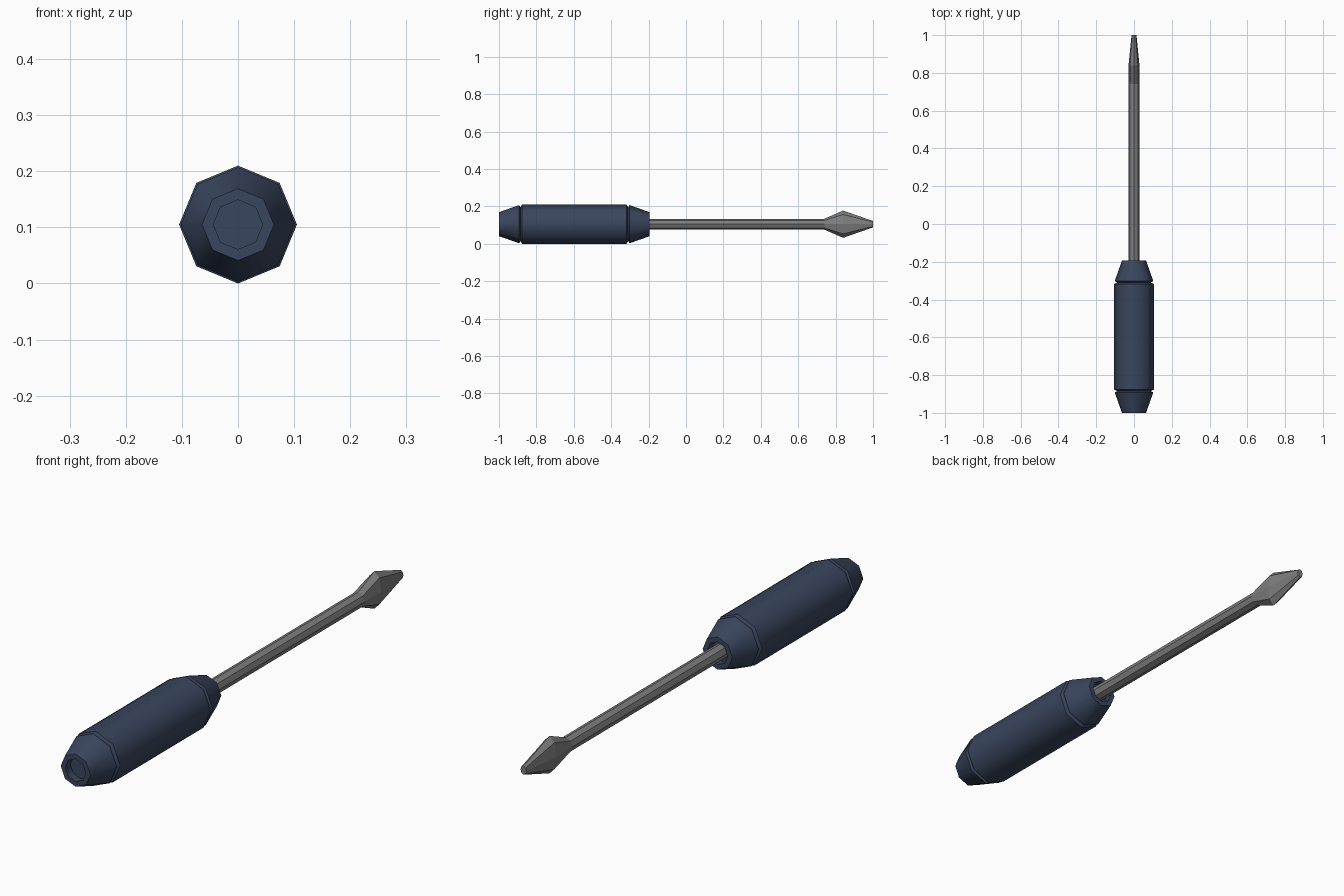
import bpy, bmesh, math

if "Cube" in bpy.data.objects:
    bpy.data.objects.remove(bpy.data.objects["Cube"])

SIDES = 8
AXIS_Z = 0.105


def material(name, rgb):
    m = bpy.data.materials.new(name)
    m.diffuse_color = (*rgb, 1)
    m.use_nodes = True
    m.node_tree.nodes["Principled BSDF"].inputs["Base Color"].default_value = m.diffuse_color
    return m


def loft(name, sections, mat):
    """Skin octagonal sections (y, half width x, half height z) and cap both ends."""
    bm = bmesh.new()
    rings = []
    for y, rx, rz in sections:
        rings.append([bm.verts.new((rx * math.cos(a), y, AXIS_Z + rz * math.sin(a)))
                      for a in (2 * math.pi * i / SIDES for i in range(SIDES))])
    for a, b in zip(rings, rings[1:]):
        for i in range(SIDES):
            j = (i + 1) % SIDES
            bm.faces.new((a[i], a[j], b[j], b[i]))
    bm.faces.new(rings[0])
    bm.faces.new(rings[-1])
    bmesh.ops.recalc_face_normals(bm, faces=bm.faces)
    mesh = bpy.data.meshes.new(name)
    bm.to_mesh(mesh)
    bm.free()
    mesh.materials.append(mat)
    obj = bpy.data.objects.new(name, mesh)
    bpy.context.collection.objects.link(obj)
    return obj


blue = material("dark_blue_plastic", (0.042, 0.061, 0.112))
steel = material("grey_steel", (0.21, 0.21, 0.21))

# Handle: half profile from the end recess to the grip, mirrored about its middle
mid = -0.597
half = [(-0.97, 0.044), (-1.0, 0.044), (-1.0, 0.064), (-0.892, 0.102),
        (-0.885, 0.09), (-0.876, 0.105)]
profile = half + [(2 * mid - y, r) for y, r in reversed(half)]
handle = loft("handle", [(y, r, r) for y, r in profile], blue)
bpy.context.view_layer.objects.active = handle
handle.select_set(True)
bpy.ops.object.shade_smooth_by_angle(angle=math.radians(50))

# Shaft with flared flat blade, thinning to the tip
loft("shaft_and_blade", [(-0.24, 0.029, 0.029), (0.74, 0.029, 0.029),
                         (0.84, 0.029, 0.073), (1.0, 0.013, 0.017)], steel)
